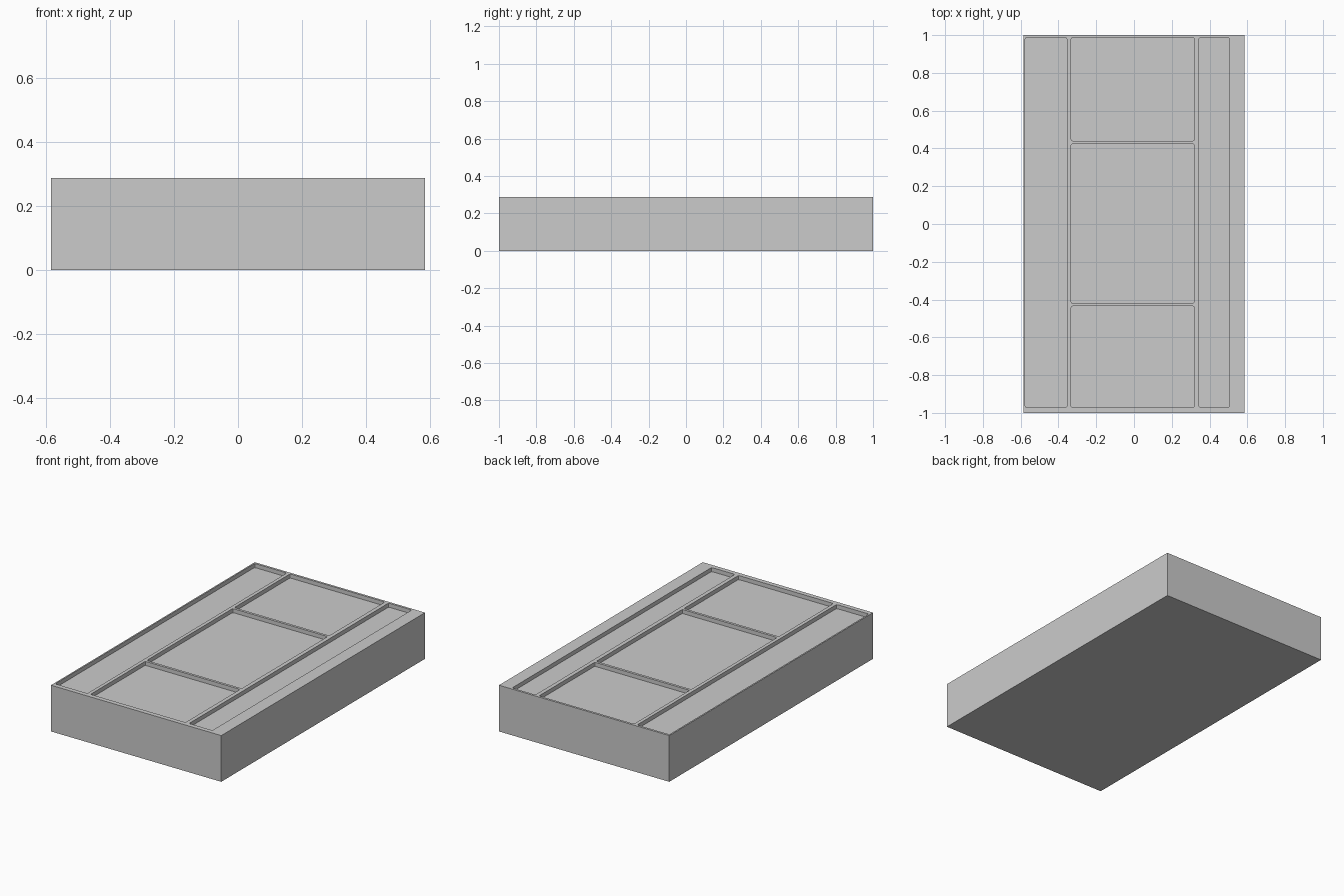
import bpy, bmesh

if "Cube" in bpy.data.objects:
    bpy.data.objects.remove(bpy.data.objects["Cube"])

HALF_X, HALF_Y, HEIGHT = 0.585, 1.0, 0.287
DEPTH = 0.025
CORNER = 0.008


def box(name, x0, x1, y0, y1, z0, z1, corner=0.0):
    bm = bmesh.new()
    bmesh.ops.create_cube(bm, size=1)
    for v in bm.verts:
        v.co.x = x1 if v.co.x > 0 else x0
        v.co.y = y1 if v.co.y > 0 else y0
        v.co.z = z1 if v.co.z > 0 else z0
    if corner:
        upright = [e for e in bm.edges
                   if abs(e.verts[0].co.z - e.verts[1].co.z) > 1e-4]
        bmesh.ops.bevel(bm, geom=upright, offset=corner, segments=2,
                        profile=0.5, affect='EDGES')
    mesh = bpy.data.meshes.new(name)
    bm.to_mesh(mesh)
    bm.free()
    ob = bpy.data.objects.new(name, mesh)
    bpy.context.collection.objects.link(ob)
    return ob


# Solid block
tray = box("tray_body", -HALF_X, HALF_X, -HALF_Y, HALF_Y, 0, HEIGHT)

# Shallow compartments: x0, x1, y0, y1
pockets = [
    (-0.576, -0.355, -0.971, 0.986),   # left strip
    (0.344, 0.504, -0.971, 0.986),     # right strip
    (-0.333, 0.319, 0.440, 0.986),     # middle back
    (-0.333, 0.319, -0.419, 0.424),    # middle centre
    (-0.333, 0.319, -0.971, -0.435),   # middle front
]
for i, p in enumerate(pockets):
    cutter = box(f"pocket_cutter_{i}", *p, HEIGHT - DEPTH, HEIGHT + 0.1, CORNER)
    cutter.hide_render = True
    cutter.hide_set(True)
    cut = tray.modifiers.new(f"pocket_{i}", 'BOOLEAN')
    cut.operation = 'DIFFERENCE'
    cut.solver = 'EXACT'
    cut.object = cutter
